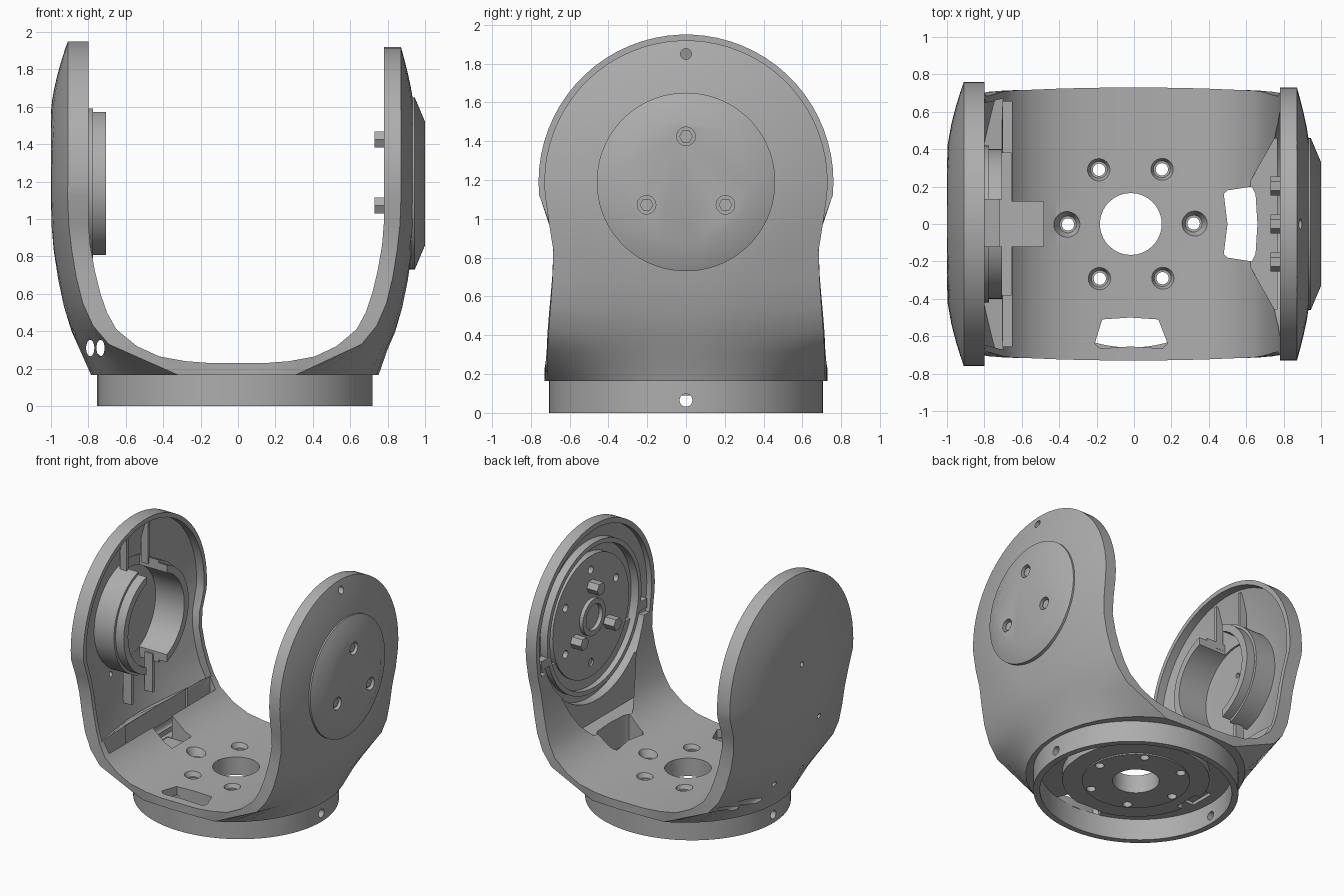
import bpy, bmesh, math
from mathutils import Matrix, Vector

cube = bpy.data.objects.get("Cube")
if cube:
    bpy.data.objects.remove(cube, do_unlink=True)

grey = bpy.data.materials.new("plain_grey")
grey.use_nodes = True
COLOUR = (0.42, 0.42, 0.42, 1)
grey.diffuse_color = COLOUR
grey.node_tree.nodes["Principled BSDF"].inputs["Base Color"].default_value = COLOUR

AXIS_Z = 1.19      # height of the pivot axis
BASE_X = -0.017    # centre of the round base
FOOT = 0.785       # radius where the yoke meets the base
parts = []


def finish(name, bm, keep=True):
    bmesh.ops.recalc_face_normals(bm, faces=bm.faces)
    mesh = bpy.data.meshes.new(name)
    bm.to_mesh(mesh)
    bm.free()
    mesh.materials.append(grey)
    obj = bpy.data.objects.new(name, mesh)
    bpy.context.collection.objects.link(obj)
    if keep:
        parts.append(obj)
    else:
        obj.hide_render = True
    return obj


def cyl(name, axis, a, b, centre, r, r2=None, n=64, keep=True, scale=(1, 1, 1)):
    """Cylinder or cone from a to b along an axis; centre holds the other two coordinates."""
    mid = list(centre)
    mid.insert("XYZ".index(axis), (a + b) / 2)
    turn = {"X": Matrix.Rotation(math.pi / 2, 4, "Y"),
            "Y": Matrix.Rotation(-math.pi / 2, 4, "X"), "Z": Matrix()}[axis]
    bm = bmesh.new()
    bmesh.ops.create_cone(bm, cap_ends=True, segments=n, radius1=r,
                          radius2=r if r2 is None else r2, depth=b - a,
                          matrix=Matrix.Translation(mid) @ Matrix.Diagonal((*scale, 1)) @ turn)
    return finish(name, bm, keep)


def box(name, lo, hi, keep=True):
    lo, hi = Vector(lo), Vector(hi)
    bm = bmesh.new()
    bmesh.ops.create_cube(bm, size=1, matrix=Matrix.Translation((lo + hi) / 2)
                          @ Matrix.Diagonal((*(hi - lo), 1)))
    return finish(name, bm, keep)


def prism(name, outline, z0, z1):
    bm = bmesh.new()
    face = bm.faces.new([bm.verts.new((x, y, z0)) for x, y in outline])
    top = bmesh.ops.extrude_face_region(bm, geom=[face])["geom"]
    bmesh.ops.translate(bm, vec=(0, 0, z1 - z0),
                        verts=[v for v in top if isinstance(v, bmesh.types.BMVert)])
    return finish(name, bm, False)


def cut(cutter, *targets):
    for obj in targets:
        mod = obj.modifiers.new("cut", "BOOLEAN")
        mod.operation, mod.solver, mod.object = "DIFFERENCE", "EXACT", cutter
        bpy.context.view_layer.objects.active = obj
        bpy.ops.object.modifier_apply(modifier=mod.name)
    bpy.data.objects.remove(cutter, do_unlink=True)


def tube(name, axis, a, b, centre, r, inner, scale=(1, 1, 1)):
    obj = cyl(name, axis, a, b, centre, r, n=96, scale=scale)
    cut(cyl("bore", axis, a - 0.1, b + 0.1, centre, inner, n=96, keep=False, scale=scale), obj)
    return obj


# Floor of the U: inner x, z, half width; its underside is round
FLOOR = [(0.15, 0.23, 0.729), (0.28, 0.24, 0.727), (0.42, 0.265, 0.723), (0.54, 0.32, 0.718)]
# Flank of the U: inner x, z, outer edge x, z, outer middle x, z, half width
FLANK = [(0.65, 0.41, 0.69, 0.33, 0.845, 0.3, 0.714), (0.7, 0.5, 0.775, 0.43, 0.89, 0.4, 0.707),
         (0.735, 0.6, 0.83, 0.55, 0.93, 0.53, 0.698), (0.765, 0.72, 0.865, 0.69, 0.96, 0.67, 0.688),
         (0.79, 0.86, 0.89, 0.84, 0.985, 0.83, 0.684), (0.8, 0.98, 0.905, 0.97, 0.997, 0.97, 0.705)]


def half(side, inset=0.0, wall=0.0):
    """Stations from the floor up one arm, each a closed loop of points."""
    ki, ko, kc, radius = (1, 1, 1, 0.76) if side < 0 else (0.975, 0.957, 0.945, 0.73)
    radius -= inset
    bow = [math.sin(math.pi * k / 32) for k in range(-16, 17, 2)]
    loops = []

    def add(inner, outer):
        loops.append([(side * x, y, z) for x, y, z in outer + inner[::-1]])

    def curved(ix, iz, ex, ez, cx, cz, w, gaps, span):
        inner, edge, mid = Vector((ix, iz)), Vector((ex, ez)), Vector((cx, cz))
        if wall:
            out = (edge - inner).normalized()
            inner, edge, mid = inner - out * 0.08, edge - out * wall, mid - out * wall
        outer = []
        for f, gap in zip(bow, gaps):
            u = min(1, max(0, gap / span))
            p = edge.lerp(mid, 1 - (1 - u) ** 1.5)
            outer.append((p.x, f * w, p.y))
        add([(inner.x, f * w, inner.y) for f in bow], outer)

    for i, (x, z, w) in enumerate(FLOOR):
        reach = (i + 1) / len(FLOOR) * ko
        add([(x * ki, f * w, z) for f in bow],
            [(reach * math.sqrt(FOOT ** 2 - (f * w) ** 2), f * w, 0.165) for f in bow])
    for i, (ix, iz, ex, ez, cx, cz, w) in enumerate(FLANK):
        w -= inset
        curved(ix * ki, iz, ex * ko, ez, cx * kc, cz, w,
               [w - abs(f * w) for f in bow], 0.7 - 0.06 * i)
    for i in range(19):
        a = math.radians(-5 + 93 * i / 18)
        z, w = AXIS_Z + radius * math.sin(a), radius * math.cos(a)
        rise = max(0, z - AXIS_Z)
        curved(0.8 * ki, z, 0.91 * ko, z, kc, z, w,
               [radius - math.hypot(f * w, rise) for f in bow], 0.38)
    return loops


def loft(name, loops, keep=True):
    bm = bmesh.new()
    rings = [[bm.verts.new(p) for p in loop] for loop in loops]
    for a, b in zip(rings, rings[1:]):
        for i in range(len(a)):
            j = (i + 1) % len(a)
            bm.faces.new((a[i], a[j], b[j], b[i]))
    bm.faces.new(rings[0])
    bm.faces.new(rings[-1])
    return finish(name, bm, keep)


# U-shaped yoke on a round base with a stepped underside
yoke = loft("yoke", half(-1)[::-1] + half(1))
centre = (BASE_X, 0)
base = tube("base_ring", "Z", 0, 0.17, centre, 0.737, 0.69, (1, 0.957, 1))
plate = cyl("base_plate", "Z", 0.1, 0.17, centre, 0.52)
step = cyl("base_step", "Z", 0.09, 0.12, centre, 0.38)
floor = (yoke, plate, step)

# Openings through the floor
for k in range(6):
    a = k * math.pi / 3 + 0.007
    spot = (BASE_X + 0.336 * math.cos(a), 0.336 * math.sin(a))
    cut(cyl("countersink", "Z", 0.2, 0.3, spot, 0.045, 0.09, n=24, keep=False), yoke)
    cut(cyl("bolt_hole", "Z", -0.1, 0.4, spot, 0.033, n=24, keep=False), *floor)
cut(cyl("bore", "Z", -0.1, 0.4, centre, 0.165, keep=False), *floor)
cut(prism("side_slot", [(0.48, -0.16), (0.5, -0.18), (0.63, -0.2), (0.65, -0.16), (0.66, 0),
                        (0.65, 0.16), (0.63, 0.2), (0.5, 0.18), (0.48, 0.16), (0.5, 0)],
          0.085, 0.5), yoke, plate)
cut(prism("front_slot", [(-0.21, -0.64), (-0.17, -0.51), (-0.02, -0.5), (0.13, -0.51),
                         (0.18, -0.64), (0.15, -0.665), (-0.02, -0.655), (-0.18, -0.665)],
          0.085, 0.4), yoke, plate)
cut(box("under_notch", (-0.63, -0.1, 0.085), (-0.48, 0.1, 0.19), False), yoke, plate)
cut(cyl("cross_hole", "X", -1, 1, (0, 0.065), 0.033, n=24, keep=False), base)

# Hollows inside both arms
cut(loft("left_cavity", half(-1, 0.035, 0.045)[5:], False), yoke)
cut(box("left_shelf", (-0.7, -0.655, 0.375), (-0.652, 0.655, 0.56), False), yoke)
cut(box("left_sump", (-0.72, -0.38, 0.24), (-0.654, 0.38, 0.52), False), yoke)
cut(box("cable_notch", (-0.69, -0.12, 0.235), (-0.485, 0.12, 0.7), False), yoke)
cut(loft("right_cavity", half(1, 0.04, 0.05)[9:], False), yoke)
cut(cyl("round_cavity", "X", 0.6, 0.833, (0, AXIS_Z), 0.635, keep=False), yoke)
cut(prism("slot_ramp", [(0.6, -0.19), (0.765, -0.48), (0.765, 0.48), (0.6, 0.19)], 0.4, 0.75), yoke)

# Openings in the lower corner and small holes in the cover
for x in (-0.79, -0.735):
    cut(cyl("vent", "Y", -1, 1, (x, 0.31), 0.022, n=24, keep=False, scale=(1, 1, 2)), yoke)
for y, z in ((0.17, 0.4), (-0.17, 0.4), (-0.24, 0.8), (0, 1.3)):
    cut(cyl("pin_hole", "X", -1.1, -0.78, (y, z), 0.02, n=16, keep=False), yoke)

# Split bearing hub and ribs inside the cover
hub = tube("bearing_hub", "X", -0.96, -0.705, (0, AXIS_Z), 0.4, 0.345)
collar = tube("hub_collar", "X", -0.96, -0.775, (0, AXIS_Z), 0.42, 0.37)
cut(box("hub_gap", (-0.94, -0.12, 0.5), (-0.6, 0.13, 1.9), False), hub, collar)
for y in (-0.13, 0.13):
    box("upper_rib", (-0.92, y - 0.012, 1.54), (-0.86, y + 0.012, 1.88))
    box("lower_rib", (-0.89, y - 0.012, 0.55), (-0.82, y + 0.012, 0.85))

# Pivot disc on the outside of the other arm
disc = cyl("pivot_disc", "X", 0.945, 1, (0, AXIS_Z), 0.46, 0.33, n=96)
cyl("pivot_disc_edge", "X", 0.9, 0.945, (0, AXIS_Z), 0.46, n=96)
inner_plate = cyl("inner_plate", "X", 0.82, 0.91, (0, AXIS_Z), 0.47)
tube("inner_ring", "X", 0.79, 0.855, (0, AXIS_Z), 0.58, 0.545)
tube("inner_hub", "X", 0.79, 0.85, (0, AXIS_Z), 0.14, 0.1)
for k in range(6):
    a = math.radians(60 * k + 30)
    spot = (0.36 * math.cos(a), AXIS_Z + 0.36 * math.sin(a))
    cut(cyl("plate_hole", "X", 0.78, 0.87, spot, 0.03, n=24, keep=False), inner_plate)
for k in range(3):
    a = math.radians(90 + 120 * k)
    spot = (0.235 * math.cos(a), AXIS_Z + 0.235 * math.sin(a))
    cut(cyl("screw_recess", "X", 0.96, 1.1, spot, 0.048, n=24, keep=False), disc)
    cyl("screw_head", "X", 0.95, 0.985, spot, 0.035, n=6)
    cyl("screw_post", "X", 0.73, 0.9, spot, 0.05, n=6)
for s in (-1, 1):
    box("stop_lug", (0.79, s * 0.6 - 0.05, 1.02), (0.85, s * 0.6 + 0.05, 1.09))
cut(cyl("top_hole", "X", 0.7, 1.1, (0, 1.85), 0.028, n=24, keep=False), yoke)

# Smooth shading with crisp edges
bpy.ops.object.select_all(action="DESELECT")
for obj in parts:
    obj.select_set(True)
bpy.context.view_layer.objects.active = yoke
bpy.ops.object.shade_smooth_by_angle(angle=math.radians(30))
